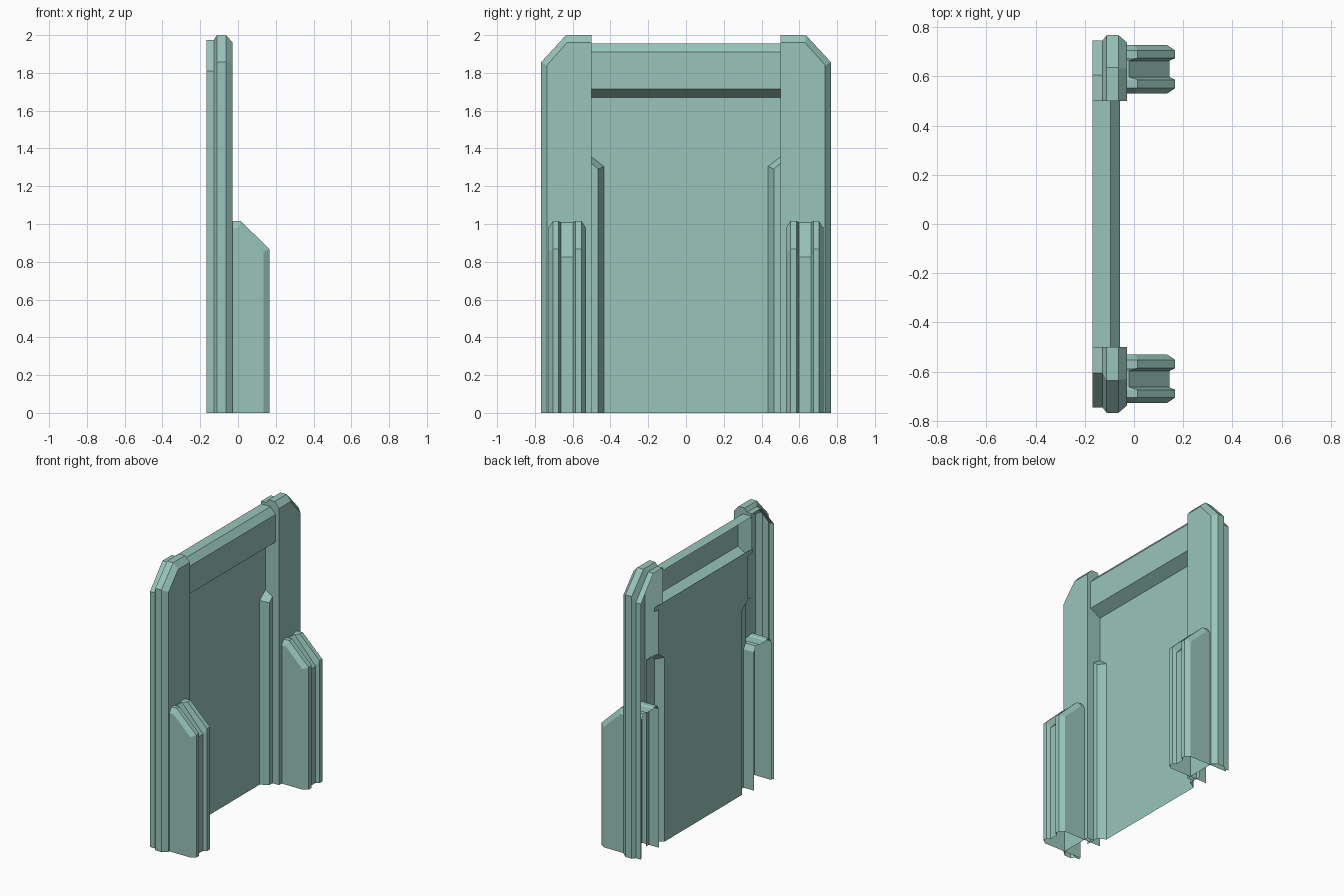
import bpy, bmesh

if "Cube" in bpy.data.objects:
    bpy.data.objects.remove(bpy.data.objects["Cube"])

paint = bpy.data.materials.new("grey_green_paint")
paint.diffuse_color = (.315, .56, .49, 1)
paint.use_nodes = True
paint.node_tree.nodes["Principled BSDF"].inputs["Base Color"].default_value = paint.diffuse_color


def shell(name, rows, extra=(), mirror=True):
    """Loft a sheet through rows of points, add flat polygons, face it to +x."""
    bm = bmesh.new()
    grid = [[bm.verts.new(p) for p in row] for row in rows]
    for a, b in zip(grid, grid[1:]):
        for i in range(len(a) - 1):
            bm.faces.new((a[i], a[i + 1], b[i + 1], b[i]))
    for poly in extra:
        bm.faces.new([bm.verts.new(p) for p in poly])
    bmesh.ops.remove_doubles(bm, verts=bm.verts[:], dist=0.0005)
    bmesh.ops.recalc_face_normals(bm, faces=bm.faces[:])
    # every part is an open-backed shell, so its faces must sum towards +x
    if sum(f.normal.x * f.calc_area() for f in bm.faces) < 0:
        bmesh.ops.reverse_faces(bm, faces=bm.faces[:])
    me = bpy.data.meshes.new(name)
    bm.to_mesh(me)
    bm.free()
    me.materials.append(paint)
    ob = bpy.data.objects.new(name, me)
    bpy.context.collection.objects.link(ob)
    if mirror:
        m = ob.modifiers.new("mirror", 'MIRROR')
        m.use_axis = (False, True, False)
        m.use_mirror_merge = False
    return ob


# Side pillars: stepped outline (y, z) swept through the depth, open at the back
wide = [(.5, 2), (.635, 2), (.767, 1.857), (.767, 0)]
back = [(.5, 1.975), (.605, 1.975), (.745, 1.81), (.745, 0)]
face = [(.5, 1.96), (.63, 1.96), (.737, 1.84), (.737, 0)]
steps = [(-.168, back), (-.128, back), (-.111, wide), (-.063, wide), (-.028, face)]
# inner wall (x, z): full depth at the header, shallower along panel and trim
wall = [(x, o[0][1]) for x, o in steps] + [
    (-.028, 0), (-.08, 0), (-.08, 1.322), (-.135, 1.355), (-.135, 1.7), (-.168, 1.72)]
shell("side_pillar", [[(x, y, z) for y, z in o] for x, o in steps],
      extra=[[(-.028, y, z) for y, z in face + [(.5, 0)]],
             [(x, .5, z) for x, z in wall]])

# Header beam across the top
header = [(-.168, 1.955), (-.095, 1.955), (-.056, 1.91), (-.056, 1.715), (-.135, 1.67)]
shell("header_beam", [[(x, y, z) for x, z in header] for y in (-.5, .5)], mirror=False)

# Recessed panel, notched at the sides for the trim, with a lip behind the header
half = [(.55, 1.7), (.55, 1.67), (.5, 1.67), (.5, 1.355), (.435, 1.305), (.435, 0)]
outline = half + [(-y, z) for y, z in reversed(half)]
shell("recessed_panel", [], extra=[[(-.135, y, z) for y, z in outline]], mirror=False)

# Chamfered trim strips beside the panel, running on behind the pillars
trim_out = [(.56, 1.355), (.5, 1.355), (.435, 1.305), (.435, 0)]
trim_in = [(.56, 1.322), (.5, 1.322), (.466, 1.29), (.466, 0)]
shell("trim_strip",
      [[(-.135, y, z) for y, z in trim_out], [(-.08, y, z) for y, z in trim_in]],
      extra=[[(-.08, y, z) for y, z in trim_in + [(.56, 0)]]])

# Grooved buttresses: side outline (x, z) lofted across the width
rail = [(-.16, 1.015), (.015, 1.015), (.167, .867), (.167, 0)]
edge = [(-.16, .98), (.003, .98), (.135, .852), (.135, 0)]
groove = [(-.16, 1.008), (-.02, 1.008), (.144, .826), (.144, 0)]
across = [(.53, edge), (.552, rail), (.586, rail), (.597, groove),
          (.663, groove), (.674, rail), (.705, rail), (.727, edge)]
shell("buttress", [[(x, y, z) for x, z in o] for y, o in across],
      extra=[[(x, y, z) for x, z in edge + [(-.16, 0)]] for y in (.53, .727)])
